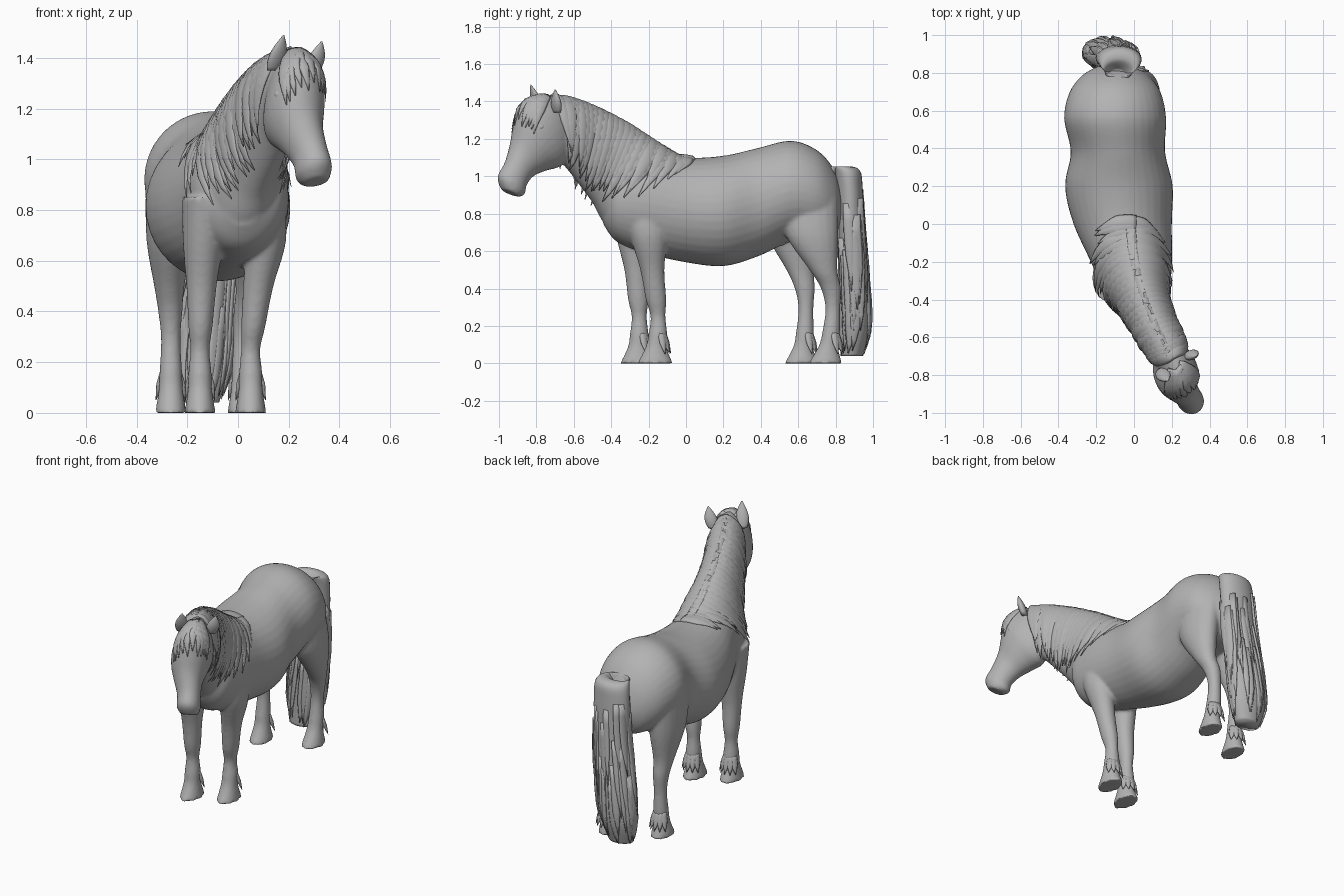
import bpy, bmesh, math, random
from mathutils import Vector

generator = random.Random(4)
if "Cube" in bpy.data.objects:
    bpy.data.objects.remove(bpy.data.objects["Cube"])

# One plain coat colour
coat = bpy.data.materials.new("plain_grey")
coat.use_nodes = True
grey = (.45, .45, .45, 1)
coat.diffuse_color = grey
coat.node_tree.nodes["Principled BSDF"].inputs["Base Color"].default_value = grey


def spline(rows, steps):
    """Resample rows of numbers along a smooth Hermite curve."""
    result = []
    last = len(rows) - 1
    for index in range(last):
        before, start = rows[max(index - 1, 0)], rows[index]
        finish, after = rows[index + 1], rows[min(index + 2, last)]
        for step in range(steps):
            t = step / steps
            ease = t * t * (3 - 2 * t)
            leave, arrive = t * (1 - t) ** 2 / 2, t * t * (t - 1) / 2
            result.append([b + (c - b) * ease + (c - a) * leave + (d - b) * arrive
                           for a, b, c, d in zip(before, start, finish, after)])
    return result + [list(rows[last])]


def loft(bm, frames, sides):
    """Skin elliptical rings, each given as a centre and two half axes."""
    rings = []
    for centre, across, along in frames:
        angles = [math.tau * side / sides for side in range(sides)]
        rings.append([bm.verts.new(centre + across * math.cos(angle) + along * math.sin(angle))
                      for angle in angles])
    for ring, following in zip(rings, rings[1:]):
        for side in range(sides):
            other = (side + 1) % sides
            bm.faces.new((ring[side], ring[other], following[other], following[side]))
    bm.faces.new(rings[0][::-1])
    bm.faces.new(rings[-1])


def section(row):
    """Ring spanning a top and a bottom point, turned sideways by yaw."""
    top_y, top_z, low_y, low_z, x, width, yaw = row
    depth = (top_y - low_y) / 2
    upward = Vector((-math.tan(yaw) * depth, depth, (top_z - low_z) / 2))
    sideways = Vector((math.cos(yaw), math.sin(yaw), 0)) * width
    return Vector((x, low_y + depth, (top_z + low_z) / 2)), sideways, upward


def level(row):
    """Horizontal ring from x, y, z, half width and half depth."""
    x, y, z, width, depth = row
    return Vector((x, y, z)), Vector((width, 0, 0)), Vector((0, depth, 0))


def add_object(mesh, name):
    mesh.materials.clear()
    mesh.materials.append(coat)
    for polygon in mesh.polygons:
        polygon.use_smooth = True
    created = bpy.data.objects.new(name, mesh)
    bpy.context.collection.objects.link(created)
    return created


def finish_part(bm, name):
    bmesh.ops.recalc_face_normals(bm, faces=bm.faces)
    mesh = bpy.data.meshes.new(name)
    bm.to_mesh(mesh)
    bm.free()
    return add_object(mesh, name)


# Torso: y, top, bottom, x, half width
torso = [(-.44, .93, .74, .02, .08), (-.37, 1.08, .65, .01, .17), (-.22, 1.13, .59, -.01, .21),
         (0, 1.1, .54, -.06, .26), (.2, 1.11, .52, -.08, .285), (.38, 1.15, .57, -.085, .25),
         (.56, 1.19, .65, -.1, .27), (.7, 1.14, .66, -.1, .24), (.79, 1.04, .68, -.1, .17),
         (.84, .92, .76, -.1, .08)]
# Neck and head: top y and z, bottom y and z, x, half width
neck = [(0, 1.08, -.3, .65, -.02, .18), (-.15, 1.17, -.43, .74, .01, .17),
        (-.32, 1.28, -.5, .86, .05, .13), (-.5, 1.37, -.58, .97, .11, .11),
        (-.65, 1.42, -.65, 1.06, .17, .1), (-.75, 1.41, -.7, 1.1, .19, .08)]
head = [(-.69, 1.43, -.62, 1.2, .18, .06), (-.79, 1.43, -.64, 1.1, .2, .1),
        (-.88, 1.38, -.68, 1.05, .22, .12), (-.91, 1.28, -.75, 1.03, .235, .11),
        (-.93, 1.18, -.82, 1, .255, .085), (-.96, 1.08, -.86, .95, .285, .07),
        (-1, 1, -.87, .9, .3, .07), (-.98, .93, -.9, .89, .31, .05)]
neck_rows = spline([row + (index / 10,) for index, row in enumerate(neck)], 12)

bm = bmesh.new()
loft(bm, [section((y, top, y, low, x, width, 0)) for y, top, low, x, width in spline(torso, 6)], 36)
loft(bm, [section(row) for row in neck_rows], 32)
loft(bm, [section(row + [.5]) for row in spline(head, 5)], 28)

# Leg profiles relative to the fetlock: x, y, z, half width, half depth
front_leg = [(.05, -.08, .85, .08, .12), (.06, -.05, .68, .08, .1), (.03, -.03, .5, .06, .065),
             (.01, -.01, .34, .048, .055), (0, 0, .25, .038, .04), (0, 0, .16, .046, .05),
             (0, -.01, .09, .048, .055), (0, -.015, 0, .062, .095)]
hind_leg = [(0, -.13, .88, .1, .17), (.03, -.1, .68, .09, .14), (.03, -.04, .5, .06, .075),
            (.01, 0, .4, .048, .054), (0, .01, .29, .039, .04), (0, 0, .16, .045, .048),
            (0, -.015, .09, .048, .052), (0, -.03, 0, .062, .09)]
# Each leg: profile, fetlock x and y, sideways lean, lengthways lean
legs = {"front_left": (front_leg, .05, -.15, 1, 1), "front_right": (front_leg, -.15, -.25, .2, .5),
        "hind_left": (hind_leg, .02, .775, 1, 1), "hind_right": (hind_leg, -.265, .635, -.2, .6)}
for profile, foot_x, foot_y, lean_x, lean_y in legs.values():
    loft(bm, [level((foot_x + x * lean_x, foot_y + y * lean_y, z, width, depth))
              for x, y, z, width, depth in spline(profile, 5)], 20)

# Sheath under the belly
sheath = [(-.1, .46, .72, .03, .04), (-.1, .49, .63, .025, .035)]
loft(bm, [level(row) for row in sheath], 12)

# Fuse the overlapping forms into one smooth skin
rough = finish_part(bm, "rough_body")
fuse = rough.modifiers.new("fuse", "REMESH")
fuse.mode, fuse.voxel_size = "VOXEL", .01
soften = rough.modifiers.new("soften", "SMOOTH")
soften.factor, soften.iterations = .5, 6
graph = bpy.context.evaluated_depsgraph_get()
skin = bpy.data.meshes.new_from_object(rough.evaluated_get(graph))
bpy.data.objects.remove(rough)
body = add_object(skin, "body")
bpy.context.view_layer.update()


def on_skin(point, lift):
    """Nearest point of the skin raised by lift, with its normal."""
    found, location, normal, face = body.closest_point_on_mesh(point)
    return location + normal * lift, normal


def strand(bm, path, width, thickness):
    """Flat lock of hair through (point, normal) pairs, narrowing to a tip."""
    last = len(path) - 1
    frames = []
    for index, (point, normal) in enumerate(path):
        direction = (path[min(index + 1, last)][0] - path[max(index - 1, 0)][0]).normalized()
        sideways = direction.cross(normal).normalized()
        taper = min(1, 2 * (1 - index / last) + .06)
        frames.append((point, sideways * width * taper,
                       sideways.cross(direction) * thickness * taper))
    loft(bm, frames, 8)


# Mane: broad locks falling from the crest down both sides of the neck
reach = spline([(50,), (-15,), (-50,), (-50,), (-42,), (-35,)], 12)
bm = bmesh.new()
for side, spread in ((1, .012), (-1, .025)):
    for index in range(0, 53, 2):
        centre, across, upward = section(neck_rows[index])
        lowest = reach[index][0] + generator.uniform(-16, 16)
        sway = generator.uniform(-.02, .02)
        path = []
        for step in range(10):
            fall = step / 9
            angle = math.radians(98 + (lowest - 98) * fall)
            ring_point = centre + across * math.cos(angle) * side + upward * math.sin(angle)
            point, normal = on_skin(ring_point, .003 + fall * fall * spread)
            point += Vector((0, sway, -.02)) * fall * fall
            path.append((point, normal))
        strand(bm, path, generator.uniform(.04, .05), .014)
finish_part(bm, "mane")

# Forelock parted over the brow, longest at the sides
across = Vector((.85, .52, 0))
ahead = Vector((.52, -.85, 0))
poll = Vector((.22, -.77, 1.46))
bm = bmesh.new()
for lock in range(11):
    offset = lock / 5 - 1
    length = .17 + abs(offset) * .06 + generator.uniform(-.015, .015)
    path = []
    for step in range(8):
        fall = step / 7
        goal = poll + across * offset * (.03 + .09 * math.sqrt(fall)) + ahead * .13 * fall
        goal.z -= length * fall ** 1.5
        path.append(on_skin(goal, .001 + fall * .004))
    strand(bm, path, .032, .01)
finish_part(bm, "forelock")

# Ears: pointed leaves on each side of the poll
ears = {"right_ear": ((.14, -.78, 1.35), (.18, -.83, 1.49)),
        "left_ear": ((.29, -.69, 1.34), (.33, -.7, 1.465))}
for name, (root, tip) in ears.items():
    bm = bmesh.new()
    frames = []
    for step in range(11):
        rise = step / 10
        width = .003 + .036 * math.sin(math.pi * (.25 + .75 * rise))
        frames.append((Vector(root).lerp(Vector(tip), rise), across * width, ahead * width * .6))
    loft(bm, frames, 14)
    finish_part(bm, name)

# Eyes set deep into the sides of the head
for name, side in (("left_eye", 1), ("right_eye", -1)):
    point, normal = on_skin(Vector((.235, -.84, 1.265)) + across * side * .13, -.016)
    bm = bmesh.new()
    bmesh.ops.create_uvsphere(bm, u_segments=16, v_segments=10, radius=.02)
    bmesh.ops.translate(bm, verts=bm.verts, vec=point)
    finish_part(bm, name)

# Tail: a full core with loose locks around its lower half
tail = [(-.09, .77, 1, .05, .05), (-.08, .82, 1.05, .08, .05), (-.075, .86, 1.03, .11, .07),
        (-.08, .875, .93, .12, .07), (-.09, .885, .7, .12, .07), (-.12, .9, .45, .125, .075),
        (-.145, .905, .2, .12, .08), (-.155, .885, .04, .08, .06)]
tail_rings = [level(row) for row in spline(tail, 8)]
bm = bmesh.new()
loft(bm, tail_rings, 28)
for lock in range(48):
    angle = lock * 2.4
    start = generator.randint(24, len(tail_rings) - 16)
    path = []
    for step in range(6):
        centre, sideways, lengthways = tail_rings[start + step * 3]
        outward = sideways * math.cos(angle) + lengthways * math.sin(angle)
        path.append((centre + outward * (.92 + step * .035), outward.normalized()))
    strand(bm, path, generator.uniform(.02, .035), .01)
finish_part(bm, "tail")

# Short feathered hair behind each fetlock
for name, (profile, foot_x, foot_y, lean_x, lean_y) in legs.items():
    bm = bmesh.new()
    for lock in range(-2, 3):
        outward = Vector((math.sin(lock / 2), math.cos(lock / 2), 0))
        path = [(Vector((foot_x, foot_y, .17 - step * .03)) + outward * (.03 + step * .01), outward)
                for step in range(5)]
        strand(bm, path, .022, .012)
    finish_part(bm, name + "_feather")
